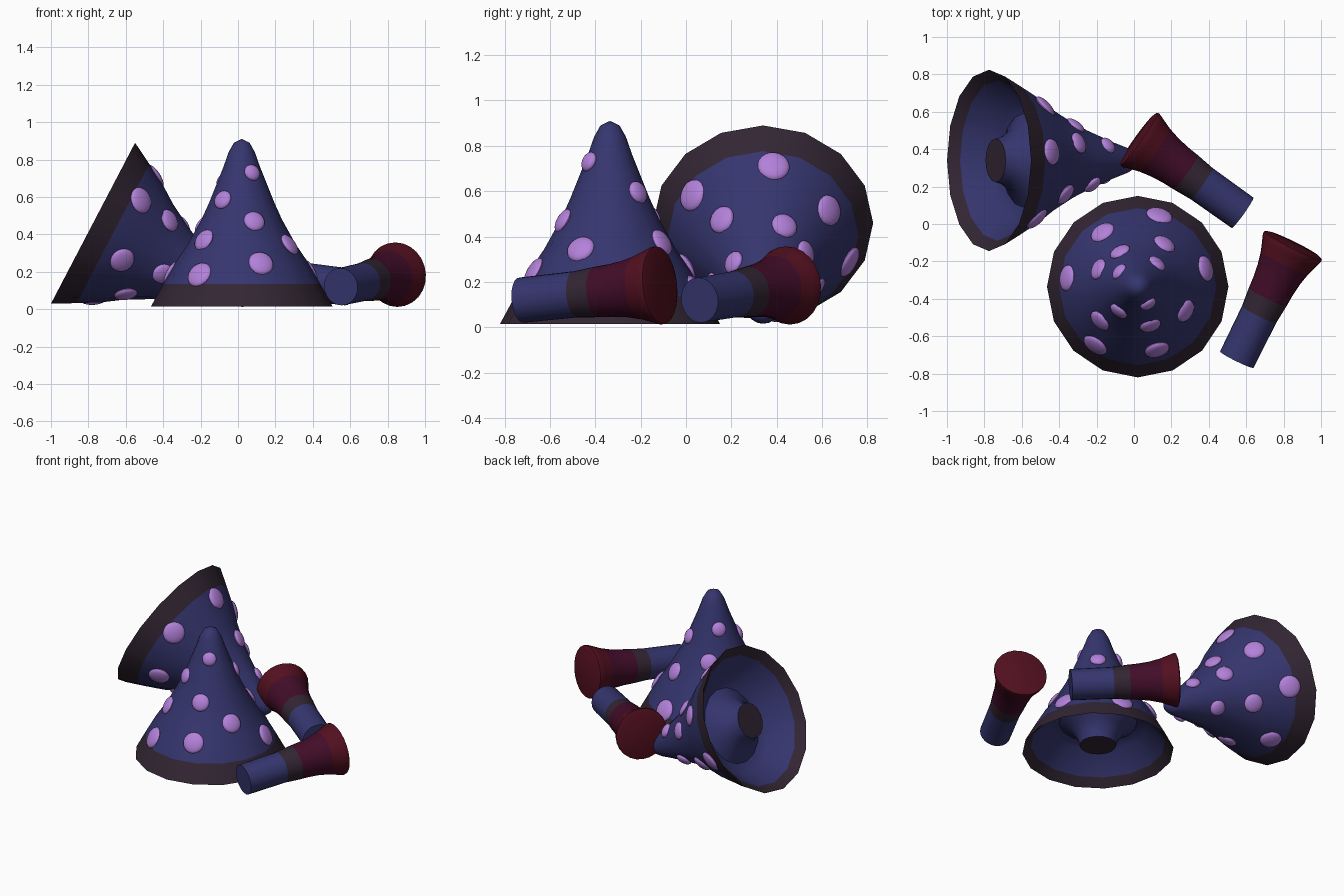
import bpy, bmesh, math
from mathutils import Matrix, Vector

if "Cube" in bpy.data.objects:
    bpy.data.objects.remove(bpy.data.objects["Cube"])


def material(name, rgb):
    m = bpy.data.materials.new(name)
    m.diffuse_color = (*rgb, 1)
    m.use_nodes = True
    m.node_tree.nodes["Principled BSDF"].inputs["Base Color"].default_value = m.diffuse_color
    return m


BLUE = material("navy_blue", (0.036, 0.036, 0.16))
DARK = material("dark_plum", (0.032, 0.019, 0.033))
LILAC = material("lilac", (0.45, 0.22, 0.70))
WINE = material("wine", (0.055, 0.004, 0.022))
RED = material("deep_red", (0.085, 0.005, 0.014))


def lathe(name, profile, slots, mats, sides, matrix):
    """Spin (radius, height) points round z; slots = material per profile span."""
    bm = bmesh.new()
    rings = []
    for r, z in profile:
        if r == 0:
            rings.append([bm.verts.new((0, 0, z))] * sides)
        else:
            rings.append([bm.verts.new((r * math.cos(2 * math.pi * i / sides),
                                        r * math.sin(2 * math.pi * i / sides), z))
                          for i in range(sides)])
    for a, b, slot in zip(rings, rings[1:], slots):
        for i in range(sides):
            j = (i + 1) % sides
            quad = list(dict.fromkeys((a[i], a[j], b[j], b[i])))
            bm.faces.new(quad).material_index = slot
    bmesh.ops.recalc_face_normals(bm, faces=bm.faces)
    return finish(name, bm, mats, matrix)


def finish(name, bm, mats, matrix):
    me = bpy.data.meshes.new(name)
    bm.to_mesh(me)
    bm.free()
    for m in mats:
        me.materials.append(m)
    ob = bpy.data.objects.new(name, me)
    bpy.context.collection.objects.link(ob)
    ob.matrix_world = matrix
    bpy.ops.object.select_all(action='DESELECT')
    ob.select_set(True)
    bpy.context.view_layer.objects.active = ob
    bpy.ops.object.shade_smooth_by_angle(angle=math.radians(40))
    return ob


# Hat: inner column cap, trough, rim band, then outer cone up to the tip
INNER = [(0, 0.04), (0.117, 0.04), (0.13, 0.09), (0.17, 0.15), (0.25, 0.205),
         (0.32, 0.185), (0.43, 0.05)]
OUTER = [(0.485, 0), (0.42, 0.12), (0.355, 0.235), (0.29, 0.33), (0.215, 0.465),
         (0.172, 0.56), (0.132, 0.66), (0.098, 0.745), (0.07, 0.825),
         (0.042, 0.875), (0, 0.895)]
HAT_SLOTS = [1] + [0] * 5 + [1, 1] + [0] * 9

# Dots as (angle round the hat, height)
DOTS = [(234, .17), (287, .23), (222, .355), (288, .455), (333, .33), (232, .57),
        (301, .715), (141, .665), (123, .24), (73, .15), (58, .36), (15, .19),
        (50, .58), (117, .47), (173, .18), (156, .43)]


def surface(z):
    """Outer radius and slope direction of the hat at height z."""
    for (r0, z0), (r1, z1) in zip(OUTER, OUTER[1:]):
        if z0 <= z <= z1:
            r = r0 + (r1 - r0) * (z - z0) / (z1 - z0)
            return r, Vector((z1 - z0, 0, r0 - r1)).normalized()


def hat(name, matrix):
    lathe(name, INNER + OUTER, HAT_SLOTS, [BLUE, DARK], 16, matrix)
    bm = bmesh.new()
    for angle, z in DOTS:
        r, normal = surface(z)
        size = 0.079 - 0.047 * z
        place = (Matrix.Rotation(math.radians(angle), 4, 'Z')
                 @ Matrix.Translation((r * 0.985, 0, z))
                 @ normal.to_track_quat('Z', 'Y').to_matrix().to_4x4()
                 @ Matrix.Diagonal((size, size, 0.024, 1)))
        bmesh.ops.create_uvsphere(bm, u_segments=20, v_segments=10, radius=1, matrix=place)
    finish(name + "_dots", bm, [LILAC], matrix)


hat("standing_hat", Matrix.Translation((0.02, -0.335, 0.015)))
hat("fallen_hat", Matrix.Translation((-0.775, 0.34, 0.46))
    @ Matrix.Rotation(math.radians(117.6), 4, 'Y'))

# Party horns: blue mouthpiece, dark collar, flared red bell
HORN = [(0, 0), (0.1, 0), (0.102, 0.27), (0.112, 0.375), (0.116, 0.44), (0.125, 0.51),
        (0.141, 0.58), (0.162, 0.64), (0.173, 0.67), (0.172, 0.683), (0.155, 0.69), (0, 0.695)]
HORN_SLOTS = [0, 0, 1, 2, 2, 2, 3, 3, 3, 3, 3]
for name, x, y, yaw in (("front_horn", 0.55, -0.725, 63.8), ("back_horn", 0.58, 0.06, 144.5)):
    pose = (Matrix.Translation((x, y, 0.12))
            @ Matrix.Rotation(math.radians(yaw), 4, 'Z')
            @ Matrix.Rotation(math.radians(84.5), 4, 'Y'))
    lathe(name, HORN, HORN_SLOTS, [BLUE, DARK, WINE, RED], 24, pose)
